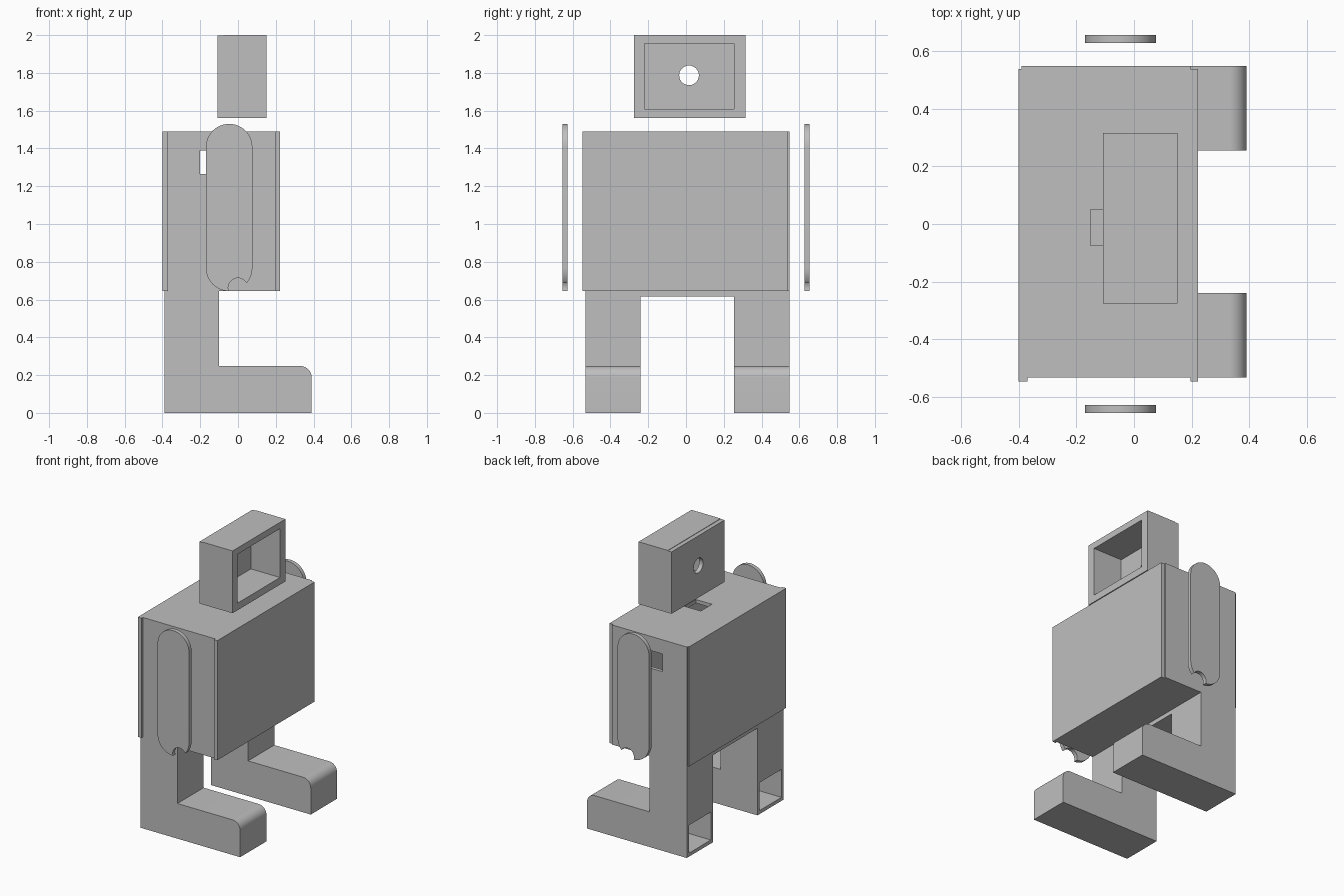
import bpy, bmesh, math

default = bpy.data.objects.get("Cube")
if default:
    bpy.data.objects.remove(default, do_unlink=True)

grey = bpy.data.materials.new("plain grey")
grey.use_nodes = True
COLOUR = (0.52, 0.52, 0.52, 1)
grey.diffuse_color = COLOUR
grey.node_tree.nodes["Principled BSDF"].inputs["Base Color"].default_value = COLOUR


def prism(name, outline, y0, y1):
    """Extrude an x-z outline along y."""
    bm = bmesh.new()
    face = bm.faces.new([bm.verts.new((x, y0, z)) for x, z in outline])
    new = bmesh.ops.extrude_face_region(bm, geom=[face])["geom"]
    bmesh.ops.translate(bm, vec=(0, y1 - y0, 0),
                        verts=[v for v in new if isinstance(v, bmesh.types.BMVert)])
    bmesh.ops.recalc_face_normals(bm, faces=bm.faces)
    mesh = bpy.data.meshes.new(name)
    bm.to_mesh(mesh)
    bm.free()
    mesh.materials.append(grey)
    obj = bpy.data.objects.new(name, mesh)
    bpy.context.collection.objects.link(obj)
    return obj


def box(name, x, y, z):
    return prism(name, [(x[0], z[0]), (x[1], z[0]), (x[1], z[1]), (x[0], z[1])], *y)


def arc(cx, cz, r, start, end, steps=24):
    angles = [math.radians(start + (end - start) * i / steps) for i in range(steps + 1)]
    return [(cx + r * math.cos(a), cz + r * math.sin(a)) for a in angles]


def combine(obj, tool, operation="DIFFERENCE"):
    """Apply a boolean and discard the tool."""
    mod = obj.modifiers.new("shape", "BOOLEAN")
    mod.operation, mod.object, mod.solver = operation, tool, "EXACT"
    bpy.context.view_layer.objects.active = obj
    bpy.ops.object.modifier_apply(modifier=mod.name)
    bpy.data.objects.remove(tool, do_unlink=True)


def smooth(obj):
    bpy.ops.object.select_all(action="DESELECT")
    obj.select_set(True)
    bpy.context.view_layer.objects.active = obj
    bpy.ops.object.shade_smooth_by_angle(angle=math.radians(30))


BACK, SIDES = -0.39, (-0.533, 0.548)
LEGS = ((SIDES[0], -0.24), (0.255, SIDES[1]))
WALL = 0.025

# Torso, hip bridge and L-shaped legs as one shell
torso = box("torso_and_legs", (BACK, 0.196), SIDES, (0.645, 1.49))
combine(torso, box("hip", (BACK, -0.1), (-0.3, 0.3), (0.615, 0.7)), "UNION")
leg_outline = [(BACK, 0), (0.39, 0)] + arc(0.33, 0.188, 0.06, 0, 90, 10) + \
              [(-0.1, 0.248), (-0.1, 0.7), (BACK, 0.7)]
for span in LEGS:
    combine(torso, prism("leg", leg_outline, *span), "UNION")

# Hollow torso with square side and neck sockets
combine(torso, box("cavity", (BACK + WALL, 0.17), (SIDES[0] + WALL, SIDES[1] - WALL),
                   (0.68, 1.49 - WALL)))
combine(torso, box("shoulder_socket", (-0.2, -0.075), (-0.7, 0.7), (1.265, 1.39)))
combine(torso, box("neck_socket", (-0.15, -0.025), (-0.075, 0.05), (1.4, 1.6)))

# Hollow feet open at the heel
for a, b in LEGS:
    combine(torso, box("heel_opening", (-0.5, 0.3), (a + WALL, b - WALL), (WALL, 0.222)))
smooth(torso)

# Front and back panels
PANEL_Y = (-0.547, 0.537)
box("front_panel", (0.196, 0.222), PANEL_Y, (0.645, 1.49))
box("back_panel", (-0.4, -0.37), PANEL_Y, (0.645, 1.49))

# Head frame with rear plate and round hole
HEAD_Y = (-0.275, 0.315)
frame = box("head_frame", (-0.078, 0.15), HEAD_Y, (1.56, 2.0))
combine(frame, box("screen_opening", (-0.2, 0.3), (-0.22, 0.255), (1.61, 1.955)))
plate = box("head_back_plate", (-0.108, -0.078), HEAD_Y, (1.56, 1.997))
bpy.ops.mesh.primitive_cylinder_add(vertices=40, radius=0.052, depth=0.3,
                                    location=(-0.1, 0.016, 1.787),
                                    rotation=(0, math.pi / 2, 0))
combine(plate, bpy.context.object)
smooth(plate)

# Flat rounded arms with notched hands
arm_outline = arc(-0.047, 1.407, 0.123, 0, 180) + arc(-0.047, 0.768, 0.123, 180, 360)
for side, name in ((-1, "right_arm"), (1, "left_arm")):
    y0, y1 = sorted((side * 0.627, side * 0.655))
    arm = prism(name, arm_outline, y0, y1)
    combine(arm, prism("hand_notch", arc(0, 0.662, 0.052, 0, 350, 35), y0 - 0.1, y1 + 0.1))
    smooth(arm)
